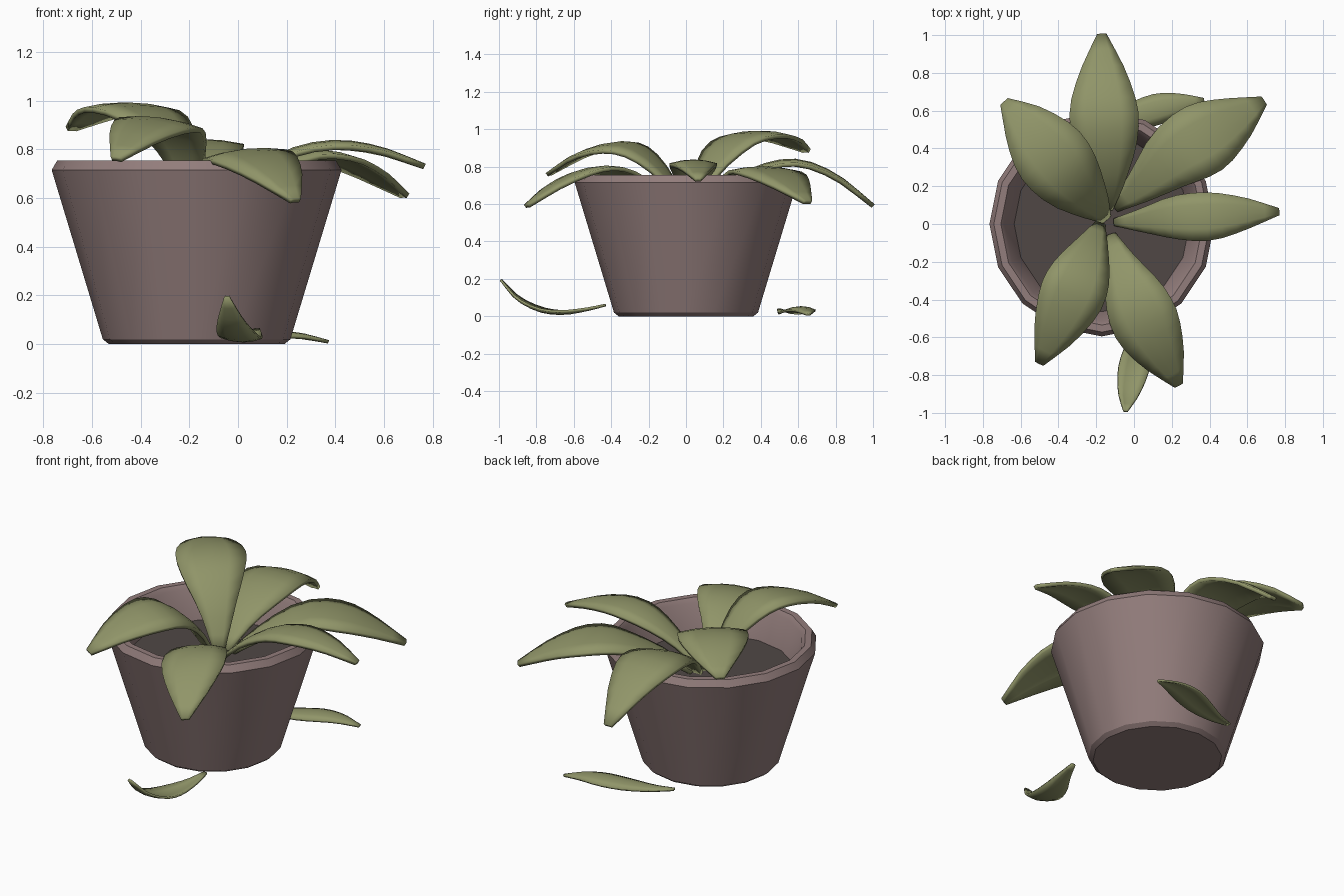
import bpy, bmesh, math
from mathutils import Vector

if "Cube" in bpy.data.objects:
    bpy.data.objects.remove(bpy.data.objects["Cube"])


def material(name, rgb):
    m = bpy.data.materials.new(name)
    m.diffuse_color = (*rgb, 1)
    m.use_nodes = True
    m.node_tree.nodes["Principled BSDF"].inputs["Base Color"].default_value = m.diffuse_color
    return m


CLAY = material("clay", (0.29, 0.205, 0.20))
SOIL = material("soil", (0.08, 0.064, 0.06))
LEAF = material("leaf_green", (0.28, 0.30, 0.14))


def finish(name, bm, mat, angle):
    bmesh.ops.recalc_face_normals(bm, faces=bm.faces)
    me = bpy.data.meshes.new(name)
    bm.to_mesh(me)
    bm.free()
    ob = bpy.data.objects.new(name, me)
    bpy.context.collection.objects.link(ob)
    me.materials.append(mat)
    bpy.ops.object.select_all(action='DESELECT')
    ob.select_set(True)
    bpy.context.view_layer.objects.active = ob
    bpy.ops.object.shade_smooth_by_angle(angle=math.radians(angle))
    return ob


def lathe(name, profile, centre, mat, sides=16):
    # Rings of points around the z axis, capped at both ends
    bm = bmesh.new()
    rings = []
    for r, z in profile:
        rings.append([bm.verts.new((centre + r * math.cos(2 * math.pi * i / sides),
                                    r * math.sin(2 * math.pi * i / sides), z))
                      for i in range(sides)])
    for a, b in zip(rings, rings[1:]):
        for i in range(sides):
            j = (i + 1) % sides
            bm.faces.new((a[i], a[j], b[j], b[i]))
    bm.faces.new(rings[0])
    bm.faces.new(rings[-1])
    return finish(name, bm, mat, 28)


def spline(pts, t):
    # Catmull-Rom through the points, t from 0 to 1
    n = len(pts) - 1
    i = min(int(t * n), n - 1)
    f = t * n - i
    b, c = pts[i], pts[i + 1]
    a = pts[i - 1] if i > 0 else b * 2 - c
    d = pts[i + 2] if i + 2 <= n else c * 2 - b
    return 0.5 * (b * 2 + (c - a) * f + (a * 2 - b * 5 + c * 4 - d) * f * f
                  + (b * 3 - a - c * 3 + d) * f ** 3)


WIDTHS = [0.14, 0.5, 0.9, 1.0, 0.68, 0.13]


def leaf(name, path, width, roll=0.0, crown=0.02, thick=0.022, steps=12):
    # Blade swept along a curved midrib; positive roll lifts the right edge
    pts = [Vector(p) for p in path]
    bm = bmesh.new()
    rows = []
    for k in range(steps + 1):
        t = k / steps
        p = spline(pts, t)
        d = spline(pts, min(t + 0.02, 1)) - spline(pts, max(t - 0.02, 0))
        side = Vector((d.y, -d.x, 0)).normalized()
        side.z = roll
        w = spline(WIDTHS, t)
        up = side.cross(d).normalized()
        rows.append([bm.verts.new(p + side * (s * w * width / 2)
                                  + up * (crown * w * (0.5 - s * s)))
                     for s in (-1, -0.5, 0, 0.5, 1)])
    for a, b in zip(rows, rows[1:]):
        for i in range(4):
            bm.faces.new((a[i], a[i + 1], b[i + 1], b[i]))
    ob = finish(name, bm, LEAF, 40)
    mod = ob.modifiers.new("thickness", 'SOLIDIFY')
    mod.thickness = thick
    mod.offset = 0
    ob.modifiers.move(len(ob.modifiers) - 1, 0)


# Pot with chamfered foot and rim, and the soil inside it
lathe("pot", [(0.36, 0), (0.385, 0.02), (0.595, 0.715), (0.572, 0.755),
              (0.535, 0.755), (0.515, 0.73), (0.46, 0.54)], -0.17, CLAY)
lathe("soil", [(0.46, 0.54), (0.468, 0.555)], -0.17, SOIL)

# Growing leaves
leaf("leaf_back_left", [(-.15, .03, .56), (-.22, .11, .77), (-.335, .235, .925),
                        (-.45, .375, .972), (-.57, .52, .95), (-.685, .645, .885)], .39)
leaf("leaf_back", [(-.14, .08, .56), (-.14, .22, .70), (-.15, .41, .795),
                   (-.16, .6, .82), (-.165, .8, .745), (-.17, 1, .59)], .36)
leaf("leaf_back_right", [(-.1, .09, .56), (.05, .21, .69), (.22, .36, .775),
                         (.38, .46, .77), (.53, .55, .71), (.685, .65, .61)], .38)
leaf("leaf_right", [(-.1, .01, .56), (.05, .02, .69), (.22, .035, .785),
                    (.4, .04, .818), (.58, .055, .795), (.765, .065, .73)], .25)
leaf("leaf_front_right", [(-.12, -.06, .56), (-.07, -.21, .70), (0, -.38, .775),
                          (.07, -.54, .77), (.155, -.7, .70), (.235, -.85, .59)],
     .35, roll=-.1)
leaf("leaf_front_left", [(-.18, 0, .56), (-.22, -.11, .75), (-.275, -.25, .88),
                         (-.335, -.39, .91), (-.42, -.57, .86), (-.5, -.735, .76)],
     .34, roll=.12)

# Fallen leaves on the ground
leaf("fallen_leaf_front", [(.08, -.43, .06), (.06, -.54, .035), (.025, -.66, .02),
                           (-.005, -.78, .035), (-.03, -.9, .095), (-.045, -.99, .195)],
     .16, crown=-.015, thick=.012)
leaf("fallen_leaf_back", [(-.27, .5, .035), (-.14, .53, .022), (0, .57, .027),
                          (.13, .61, .038), (.25, .635, .035), (.37, .655, .01)],
     .16, crown=.02, thick=.012)
